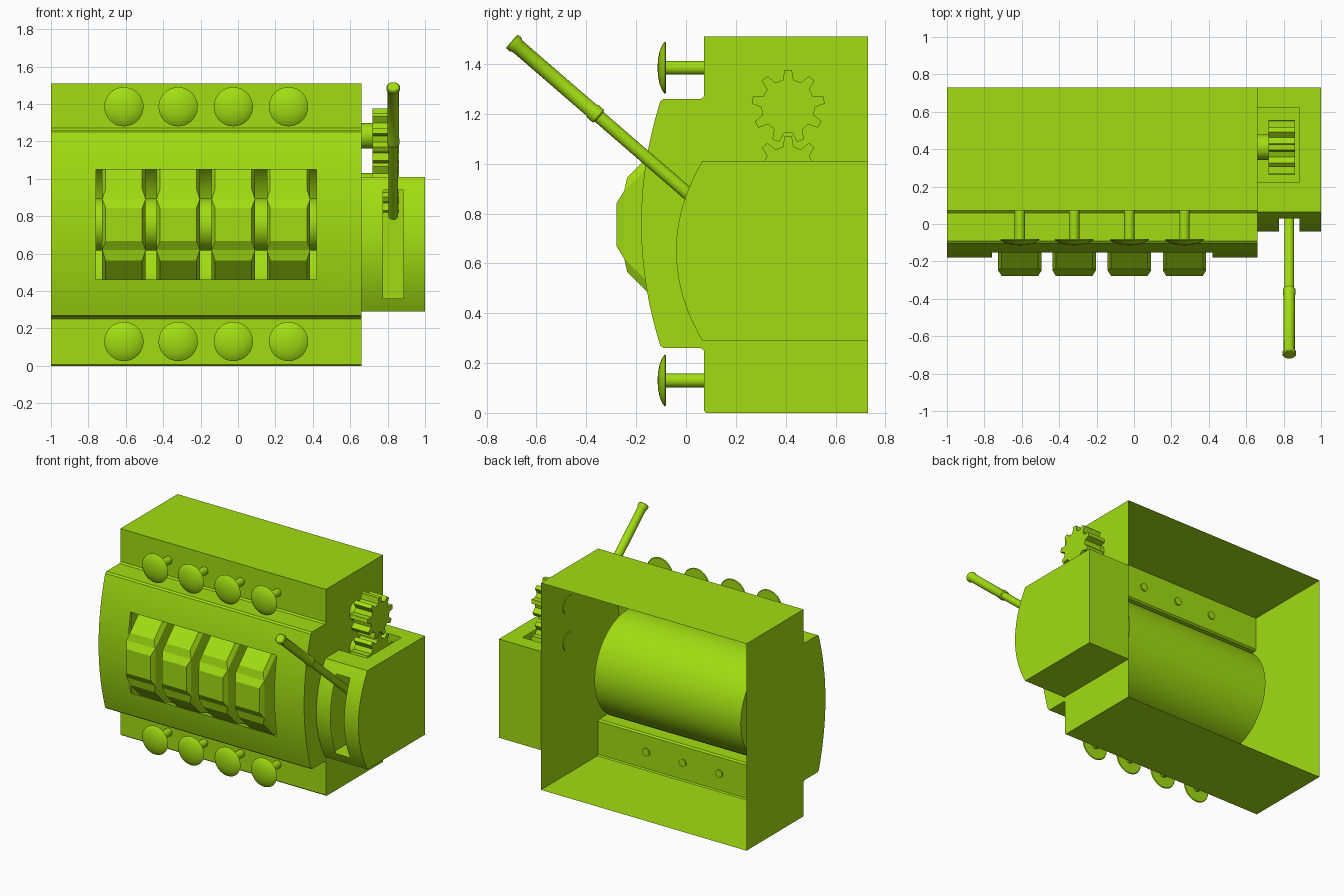
import bpy
import bmesh
from math import pi, sin, cos, atan2, radians
from mathutils import Vector

cube = bpy.data.objects.get("Cube")
if cube:
    bpy.data.objects.remove(cube, do_unlink=True)

green = bpy.data.materials.new("lime_green")
green.use_nodes = True
green.diffuse_color = (0.36, 0.72, 0.006, 1)
green.node_tree.nodes["Principled BSDF"].inputs["Base Color"].default_value = green.diffuse_color


def finish(name, bm, smooth=True):
    bmesh.ops.recalc_face_normals(bm, faces=bm.faces)
    mesh = bpy.data.meshes.new(name)
    bm.to_mesh(mesh)
    bm.free()
    mesh.materials.append(green)
    obj = bpy.data.objects.new(name, mesh)
    bpy.context.collection.objects.link(obj)
    if smooth:
        bpy.ops.object.select_all(action='DESELECT')
        obj.select_set(True)
        bpy.context.view_layer.objects.active = obj
        bpy.ops.object.shade_smooth_by_angle(angle=radians(30))
    return obj


def sweep(name, profile, xs, closed=False, caps=(), hole=None, smooth=True):
    """Sweep a (y, z) profile along x, leaving out faces where hole(x, y, z) is true."""
    bm = bmesh.new()
    rings = [[bm.verts.new((x, y, z)) for y, z in profile] for x in xs]
    n = len(profile)
    for a, b in zip(rings, rings[1:]):
        for i in range(n if closed else n - 1):
            j = (i + 1) % n
            quad = (a[i], a[j], b[j], b[i])
            mid = sum((v.co for v in quad), Vector()) / 4
            if not (hole and hole(*mid)):
                bm.faces.new(quad)
    for c in caps:
        bm.faces.new(rings[c])
    return finish(name, bm, smooth)


def lathe(name, profile, start, direction, sides=32):
    """Turn (distance, radius) points around an axis."""
    bm = bmesh.new()
    turn = Vector(direction).to_track_quat('Z', 'Y')
    rings = []
    for d, r in profile:
        rings.append([bm.verts.new(Vector(start) + turn @ Vector(
            (r * cos(2 * pi * i / sides), r * sin(2 * pi * i / sides), d))) for i in range(sides)])
    for a, b in zip(rings, rings[1:]):
        for i in range(sides):
            j = (i + 1) % sides
            bm.faces.new((a[i], a[j], b[j], b[i]))
    bm.faces.new(rings[0])
    bm.faces.new(rings[-1])
    return finish(name, bm)


def steps(a, b, n):
    return [a + (b - a) * i / n for i in range(n + 1)]


# Main case: open-backed shell with a bowed front and a window
LEFT, RIGHT, LOW, HIGH = -0.76, 0.42, 0.46, 1.05


def bow(z):
    return -0.18 + 0.08 * ((z - 0.76) / 0.5) ** 2


front_z = steps(0.27, LOW, 6) + steps(LOW, HIGH, 16)[1:] + steps(HIGH, 1.25, 6)[1:]
case = [(0.73, 0), (0.08, 0), (0.072, 0.008), (0.072, 0.25), (0.06, 0.26), (-0.09, 0.26)]
case += [(bow(z), z) for z in front_z]
case += [(-0.09, 1.26), (0.06, 1.26), (0.072, 1.27), (0.072, 1.51), (0.73, 1.51)]
sweep("case", case, [-1, LEFT, RIGHT, 0.66], caps=(0, -1),
      hole=lambda x, y, z: LEFT < x < RIGHT and LOW < z < HIGH and y < 0)

# Round drum housing behind the window
axis_y, axis_z = 0.08, (LOW + HIGH) / 2
edge = Vector((bow(LOW) - axis_y, LOW - axis_z))
start = atan2(edge.y, edge.x)
housing = [(axis_y + edge.length * cos(a), axis_z + edge.length * sin(a))
           for a in steps(start, -start, 40)]
sweep("drum_housing", housing, [LEFT, RIGHT], caps=(0, -1))
lathe("drum_axle", [(0, 0.14), (RIGHT - LEFT, 0.14)], (LEFT, axis_y, axis_z), (1, 0, 0))

# Four octagonal wheels with raised facets, each with a knob above and below
columns = [-0.61, -0.32, -0.025, 0.27]
outer = 0.328 / cos(pi / 8)
for n, x in enumerate(columns, 1):
    bm = bmesh.new()
    sides = [[bm.verts.new((x + s * 0.116, axis_y + outer * cos((i + 0.5) * pi / 4),
                            axis_z + outer * sin((i + 0.5) * pi / 4)))
              for i in range(8)] for s in (-1, 1)]
    for ring in sides:
        bm.faces.new(ring)
    facets = [bm.faces.new((sides[0][i], sides[0][i - 1], sides[1][i - 1], sides[1][i]))
              for i in range(8)]
    bmesh.ops.recalc_face_normals(bm, faces=bm.faces)
    bmesh.ops.inset_individual(bm, faces=facets, thickness=0.026, depth=0)
    for f in facets:
        normal, mid = f.normal.copy(), f.calc_center_median()
        for v in f.verts:
            along = v.co - mid
            along.x = 0
            v.co += normal * 0.03 - along * 0.25
    finish(f"number_wheel_{n}", bm, smooth=False)

    for z, place in ((1.385, "upper"), (0.13, "lower")):
        lathe(f"{place}_knob_{n}",
              [(0.16, 0.028), (0, 0.028), (0, 0.1), (-0.005, 0.105), (-0.016, 0.09),
               (-0.026, 0.065), (-0.032, 0.035), (-0.034, 0.008)],
              (x, -0.08, z), (0, 1, 0))

# Side gearbox with a lever slot in front and a gear opening on top
box = [(-0.04 + 0.105 * ((z - 0.65) / 0.36) ** 2, z)
       for z in steps(0.29, 0.36, 2) + steps(0.36, 0.94, 16)[1:] + steps(0.94, 1.01, 2)[1:]]
box += [(0.225, 1.01), (0.62, 1.01), (0.73, 1.01), (0.73, 0.29)]


def gearbox_hole(x, y, z):
    slot = 0.775 < x < 0.885 and y < 0.06 and 0.36 < z < 0.94
    opening = x < 0.885 and 0.225 < y < 0.62 and z > 1
    return slot or opening


sweep("gearbox", box, [0.66, 0.775, 0.885, 1.0], closed=True, caps=(-1,), hole=gearbox_hole)

# Two meshing gears with hubs on the case wall
for z, place in ((1.23, "upper"), (0.962, "lower")):
    teeth = []
    for i in range(9):
        mid = pi / 2 + i * 2 * pi / 9
        for offset, r in ((-0.2, 0.108), (-0.1, 0.147), (0.1, 0.147), (0.2, 0.108)):
            teeth.append((0.41 + r * cos(mid + offset), z + r * sin(mid + offset)))
    sweep(f"{place}_gear", teeth, [0.72, 0.86], closed=True, caps=(0, -1), smooth=False)
    lathe(f"{place}_gear_hub", [(0, 0.068), (0.07, 0.068)], (0.655, 0.41, z), (1, 0, 0))

# Lever with a thicker grip
base, tip = Vector((0.83, 0.1, 0.80)), Vector((0.83, -0.7, 1.492))
length = (tip - base).length
lathe("lever",
      [(0, 0.026), (length * 0.56, 0.026), (length * 0.565, 0.034), (length * 0.59, 0.034),
       (length * 0.6, 0.03), (length * 0.97, 0.03), (length * 0.98, 0.036),
       (length * 0.995, 0.036), (length, 0.03)],
      base, tip - base, 24)
